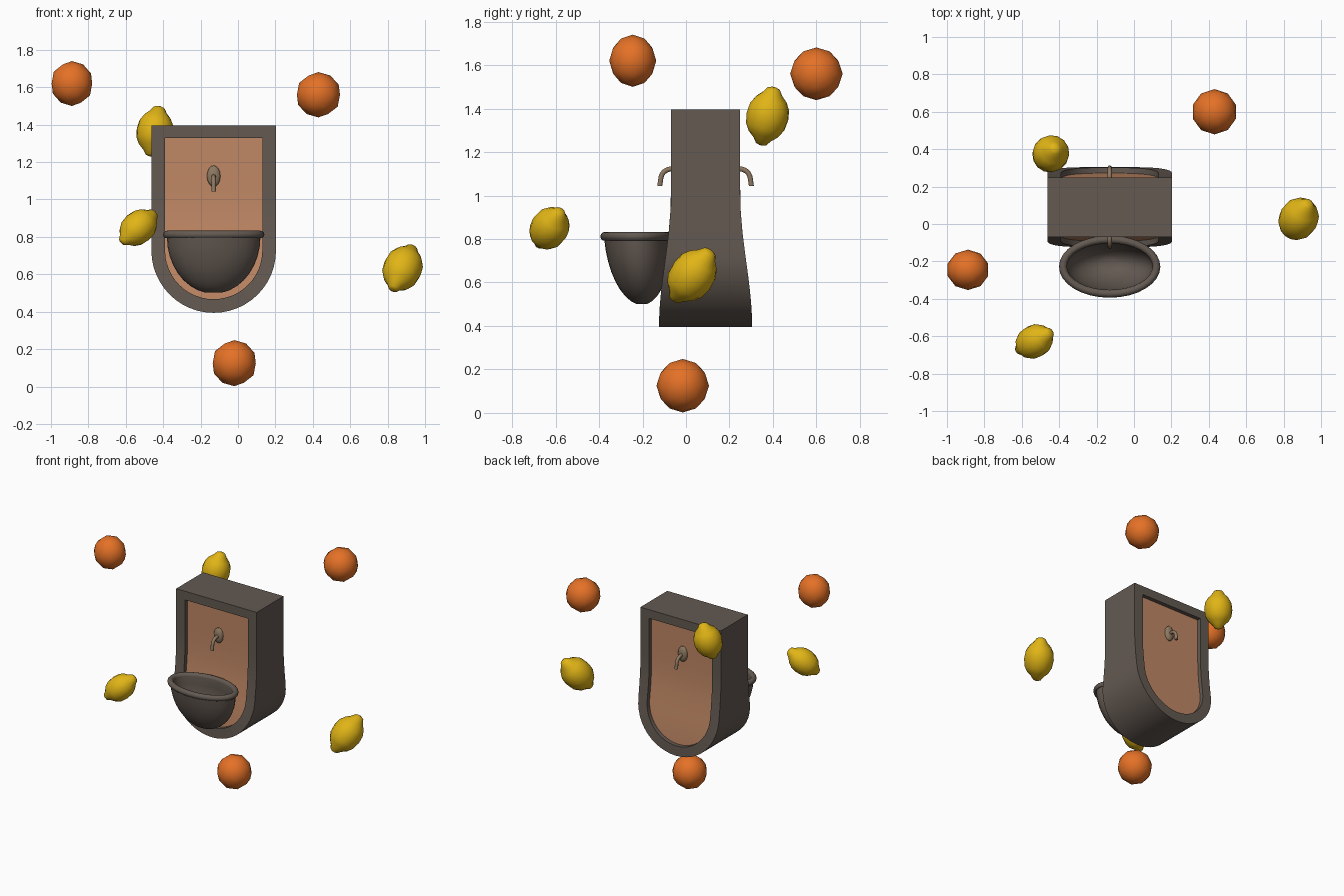
import bpy, bmesh, math
from mathutils import Vector

if "Cube" in bpy.data.objects:
    bpy.data.objects.remove(bpy.data.objects["Cube"])

CX, CY = -0.13, 0.09          # centre of the fountain block


def material(name, rgb):
    m = bpy.data.materials.new(name)
    m.diffuse_color = (*rgb, 1)
    m.use_nodes = True
    m.node_tree.nodes["Principled BSDF"].inputs["Base Color"].default_value = m.diffuse_color
    return m


STONE = material("dark stone", (0.125, 0.10, 0.083))
CLAY = material("terracotta", (0.53, 0.245, 0.13))
BRASS = material("dull brass", (0.27, 0.19, 0.12))
ORANGE = material("orange peel", (0.78, 0.165, 0.02))
LEMON = material("lemon peel", (0.75, 0.46, 0.008))


def finish(name, bm, mats, angle=35):
    bmesh.ops.recalc_face_normals(bm, faces=bm.faces[:])
    for f in bm.faces:
        f.smooth = True
    me = bpy.data.meshes.new(name)
    bm.to_mesh(me)
    bm.free()
    me.set_sharp_from_angle(angle=math.radians(angle))
    for m in mats:
        me.materials.append(m)
    ob = bpy.data.objects.new(name, me)
    bpy.context.collection.objects.link(ob)
    return ob


def loft(name, rings, sides, mat, angle=50):
    """Skin a list of elliptical rings (centre, half axis u, half axis v)."""
    bm = bmesh.new()
    loops = []
    for c, u, v in rings:
        loops.append([bm.verts.new(Vector(c) + Vector(u) * math.cos(a) + Vector(v) * math.sin(a))
                      for a in (2 * math.pi * i / sides for i in range(sides))])
    for a, b in zip(loops, loops[1:]):
        for i in range(sides):
            j = (i + 1) % sides
            bm.faces.new((a[i], a[j], b[j], b[i]))
    bm.faces.new(loops[0])
    bm.faces.new(loops[-1])
    return finish(name, bm, [mat], angle)


# --- fountain block: round-bottomed slab flaring toward its foot ---
def half_depth(z):
    t = min(max((1.0 - z) / 0.6, 0), 1)
    return 0.159 + 0.055 * t * t * (3 - 2 * t)


def outline(r, top):
    zc, n = 0.727, 24
    zs = [top + (zc - top) * i / 6 for i in range(6)]
    pts = [(-r, z) for z in zs]
    pts += [(-r * math.cos(math.pi * i / n), zc - r * math.sin(math.pi * i / n)) for i in range(n + 1)]
    return pts + [(r, z) for z in reversed(zs)]


bm = bmesh.new()
outer, inner = outline(0.333, 1.395), outline(0.26, 1.33)
n = len(outer)


def row(pts, side, recess=0.0):
    return [bm.verts.new((CX + x, CY + side * (half_depth(z) - recess), z)) for x, z in pts]


def bridge(a, b):
    for i in range(n):
        j = (i + 1) % n
        bm.faces.new((a[i], a[j], b[j], b[i]))


edges = []
for side in (-1, 1):
    o, lip, back = row(outer, side), row(inner, side), row(inner, side, 0.03)
    bridge(o, lip)
    bridge(lip, back)
    # recessed clay panel in horizontal strips
    for i in range(n // 2):
        quad = [back[i], back[i + 1], back[n - 2 - i], back[n - 1 - i]]
        quad = list(dict.fromkeys(quad))
        if len(quad) > 2:
            bm.faces.new(quad).material_index = 1
    edges.append(o)
bridge(*edges)
finish("fountain_block", bm, [STONE, CLAY])

# --- basin: elliptical half bowl, hollow inside ---
rings = []
for i in range(1, 10):
    a = math.pi / 2 * i / 9
    d = math.cos(a)
    rings.append(((CX, -0.228 + 0.025 * d, 0.80 - 0.303 * d), (0.25 * math.sin(a), 0, 0), (0, 0.148 * math.sin(a), 0)))
# rolled rim
for i in range(9):
    a = math.radians(-60 + 240 * i / 8)
    o = 0.021 * math.cos(a)
    rings.append(((CX, -0.228, 0.812 + 0.021 * math.sin(a)), (0.25 + o, 0, 0), (0, 0.145 + o, 0)))
# inner wall
for i in range(8, 0, -1):
    a = math.pi / 2 * i / 9
    d = math.cos(a)
    rings.append(((CX, -0.228 + 0.02 * d, 0.80 - 0.27 * d), (0.232 * math.sin(a), 0, 0), (0, 0.128 * math.sin(a), 0)))
loft("basin", rings, 32, STONE)

# --- taps on both faces: oval plate and bent spout ---
for side, label in ((-1, "front"), (1, "back")):
    def at(out, z):
        return (CX, CY + side * (0.128 + out), z)
    plate = [(at(o, 1.125), (0.036 * s, 0, 0), (0, 0, 0.057 * s))
             for o, s in ((0, 1), (0.01, 1), (0.018, 0.8), (0.024, 0.4))]
    loft(label + "_tap_plate", plate, 16, BRASS)
    r = 0.012
    spout = [(at(0, 1.122), (r, 0, 0), (0, 0, r))]
    for i in range(9):
        a = math.pi / 2 * i / 8 * 0.93
        c = at(0.03 + 0.048 * math.sin(a), 1.074 + 0.048 * math.cos(a))
        spout.append((c, (r, 0, 0), (0, side * r * math.sin(a), r * math.cos(a))))
    spout.append((at(0.083, 1.043), (r, 0, 0), (0, side * r, 0)))
    loft(label + "_tap_spout", spout, 10, BRASS)

# --- floating oranges ---
for k, (pos, rad) in enumerate([((-0.888, -0.245, 1.62), (0.114, 0.108, 0.12)),
                                ((0.43, 0.60, 1.56), (0.121, 0.121, 0.121)),
                                ((-0.02, -0.015, 0.125), (0.121, 0.121, 0.123))]):
    bm = bmesh.new()
    bmesh.ops.create_icosphere(bm, subdivisions=2, radius=1.0)
    for v in bm.verts:
        v.co = Vector([p + c * s for p, c, s in zip(pos, v.co, rad)])
    finish(f"orange_{k + 1}", bm, [ORANGE], 60)

# --- floating lemons: lathed profile along a tilted axis ---
PROFILE = ((-1, 0.10), (-0.96, 0.26), (-0.80, 0.42), (-0.6, 0.73), (-0.35, 0.93), (0, 1.0),
           (0.33, 0.94), (0.58, 0.74), (0.77, 0.47), (0.95, 0.30), (1, 0.12))
for k, (pos, axis, length, radius) in enumerate([
        ((-0.445, 0.375, 1.365), (0.05, 0.06, 0.27), 0.138, 0.098),
        ((-0.533, -0.628, 0.85), (0.18, 0.10, 0.16), 0.130, 0.088),
        ((0.88, 0.028, 0.632), (0.11, 0.18, 0.24), 0.152, 0.104)]):
    d = Vector(axis).normalized()
    u = d.orthogonal().normalized()
    v = d.cross(u)
    loft(f"lemon_{k + 1}", [(Vector(pos) + d * length * t, u * radius * s, v * radius * s) for t, s in PROFILE],
         14, LEMON, 70)
